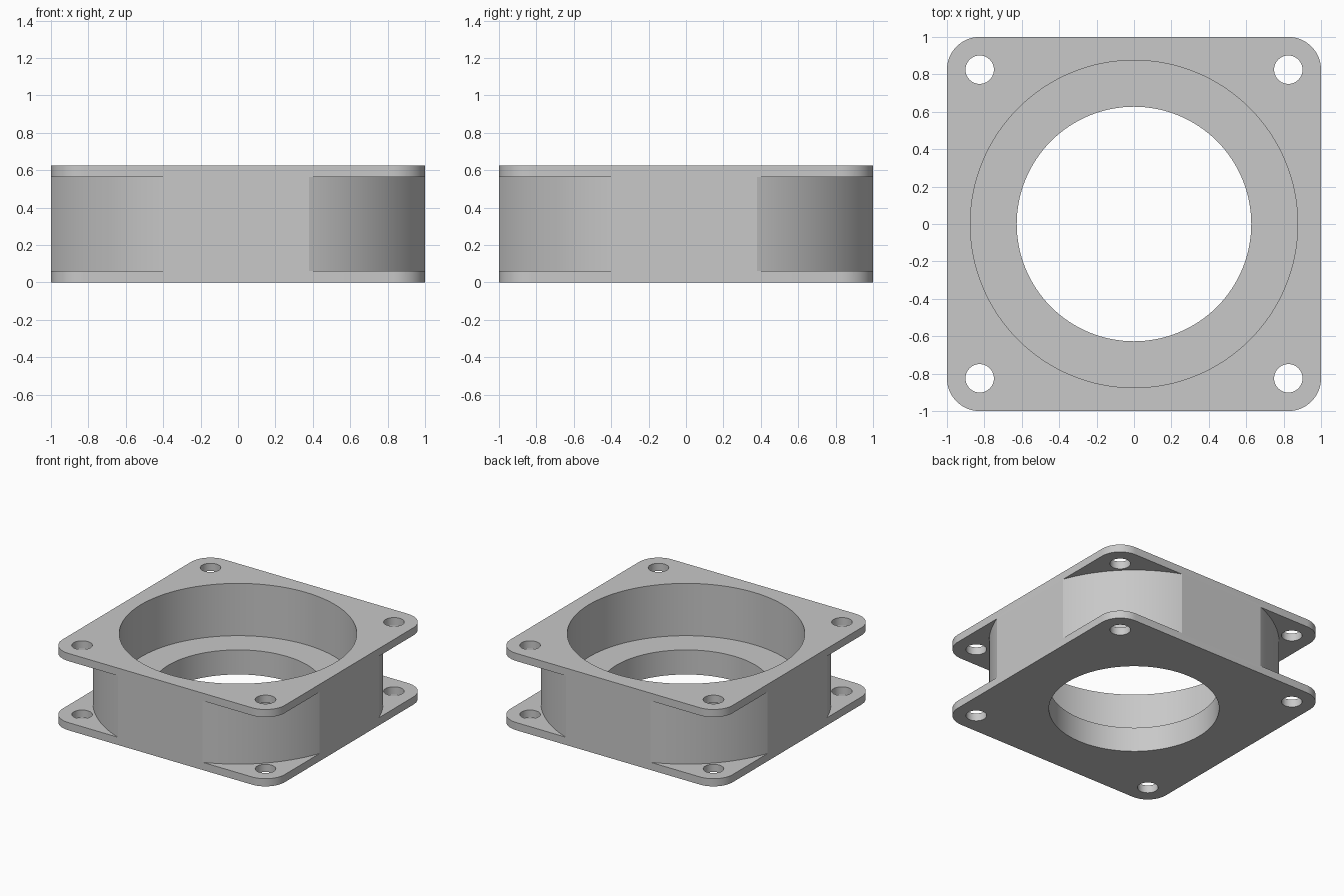
import bpy
import bmesh
from math import cos, sin, pi, radians

cube = bpy.data.objects.get("Cube")
if cube:
    bpy.data.objects.remove(cube, do_unlink=True)

HEIGHT = 0.625
FLANGE = 0.0625
FLOOR = 0.2
CORNER = 0.175
HOLE_POS = 0.825


def circle(radius, steps=128, cx=0, cy=0):
    return [(cx + radius * cos(2 * pi * i / steps),
             cy + radius * sin(2 * pi * i / steps)) for i in range(steps)]


def rounded_square(half, radius, steps=16):
    c = half - radius
    points = []
    for q, (sx, sy) in enumerate([(1, 1), (-1, 1), (-1, -1), (1, -1)]):
        for i in range(steps + 1):
            a = (q + i / steps) * pi / 2
            points.append((sx * c + radius * cos(a), sy * c + radius * sin(a)))
    return points


def make_object(name, bm):
    bmesh.ops.recalc_face_normals(bm, faces=bm.faces)
    mesh = bpy.data.meshes.new(name)
    bm.to_mesh(mesh)
    bm.free()
    obj = bpy.data.objects.new(name, mesh)
    bpy.context.collection.objects.link(obj)
    return obj


def prism(name, outline, z0, z1):
    bm = bmesh.new()
    low = [bm.verts.new((x, y, z0)) for x, y in outline]
    high = [bm.verts.new((x, y, z1)) for x, y in outline]
    bm.faces.new(low)
    bm.faces.new(high)
    for i in range(len(low)):
        j = (i + 1) % len(low)
        bm.faces.new((low[i], low[j], high[j], high[i]))
    return make_object(name, bm)


def ring(name, inner, outer, z0, z1, steps=128):
    bm = bmesh.new()
    loops = [[bm.verts.new((x, y, z)) for x, y in circle(r, steps)]
             for r, z in ((inner, z0), (outer, z0), (outer, z1), (inner, z1))]
    for k in range(4):
        a, b = loops[k], loops[(k + 1) % 4]
        for i in range(steps):
            j = (i + 1) % steps
            bm.faces.new((a[i], a[j], b[j], b[i]))
    return make_object(name, bm)


# Solid block with rounded corners
housing = prism("flanged_housing", rounded_square(1, CORNER), 0, HEIGHT)

# Cutters: waist between flanges, wide bore, narrow bore, bolt holes
cutters = [
    ring("waist_cutter", 1.07, 1.8, FLANGE, HEIGHT - FLANGE),
    prism("wide_bore_cutter", circle(0.875), FLOOR, 1),
    prism("narrow_bore_cutter", circle(0.627), -0.5, 0.4),
]
for sx in (-1, 1):
    for sy in (-1, 1):
        outline = circle(0.076, 40, sx * HOLE_POS, sy * HOLE_POS)
        cutters.append(prism("bolt_hole_cutter", outline, -0.5, 1))

for cutter in cutters:
    cutter.hide_render = True
    mod = housing.modifiers.new(cutter.name, "BOOLEAN")
    mod.operation = "DIFFERENCE"
    mod.solver = "EXACT"
    mod.object = cutter

# Bake the cuts and discard the cutters
depsgraph = bpy.context.evaluated_depsgraph_get()
result = bpy.data.meshes.new_from_object(housing.evaluated_get(depsgraph))
housing.modifiers.clear()
housing.data = result
for cutter in cutters:
    bpy.data.objects.remove(cutter, do_unlink=True)

# Plain grey material
grey = bpy.data.materials.new("light_grey")
grey.use_nodes = True
colour = (0.58, 0.58, 0.58, 1)
grey.diffuse_color = colour
grey.node_tree.nodes["Principled BSDF"].inputs["Base Color"].default_value = colour
housing.data.materials.clear()
housing.data.materials.append(grey)

# Smooth round walls, sharp rims
bpy.ops.object.select_all(action="DESELECT")
housing.select_set(True)
bpy.context.view_layer.objects.active = housing
bpy.ops.object.shade_smooth_by_angle(angle=radians(15))
